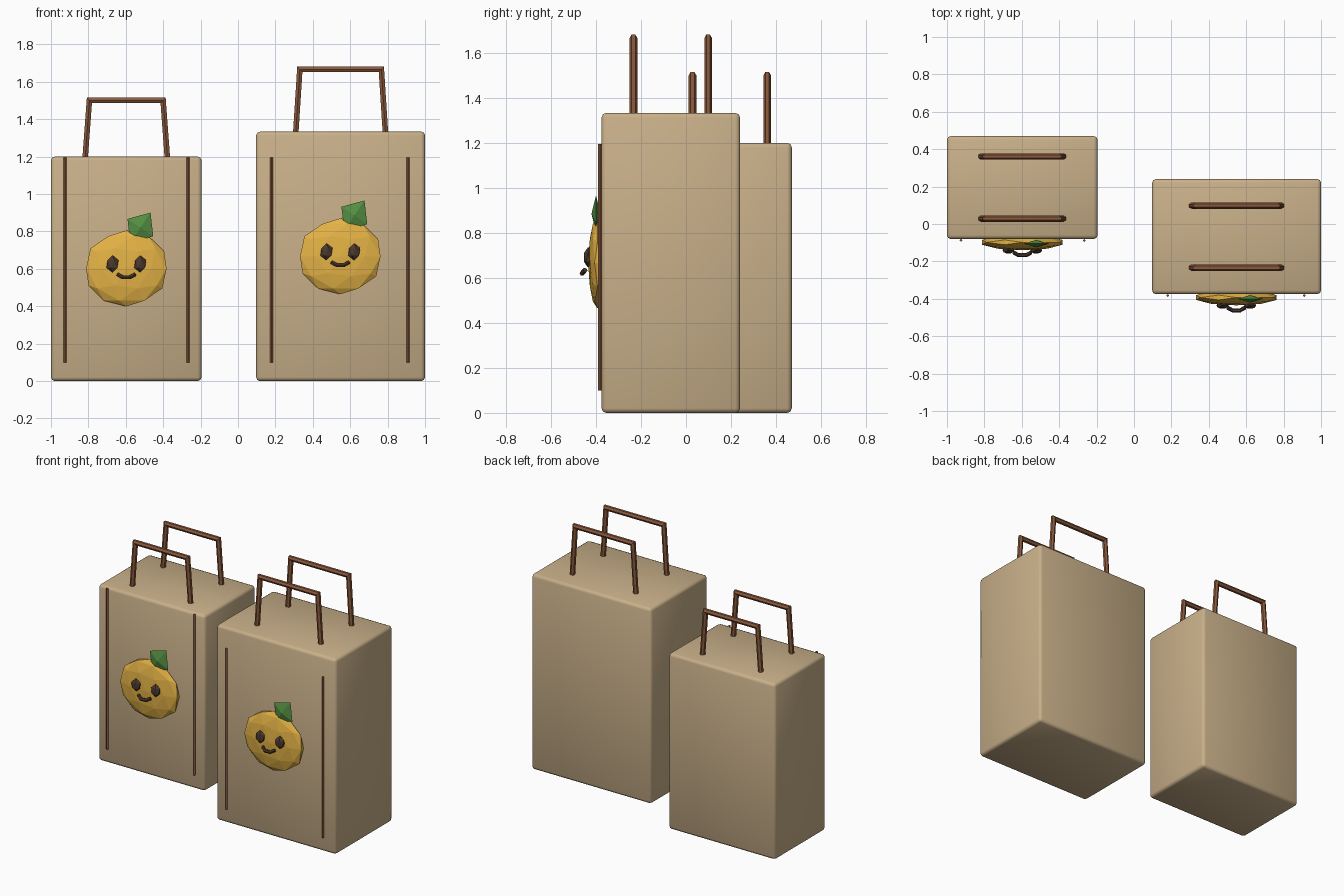
import bpy, bmesh, math
from mathutils import Vector, Matrix

if "Cube" in bpy.data.objects:
    bpy.data.objects.remove(bpy.data.objects["Cube"])


def material(name, rgb):
    m = bpy.data.materials.new(name)
    m.diffuse_color = (*rgb, 1)
    m.use_nodes = True
    m.node_tree.nodes["Principled BSDF"].inputs["Base Color"].default_value = m.diffuse_color
    return m


PAPER = material("paper", (0.58, 0.43, 0.25))
HANDLE = material("handle_brown", (0.26, 0.10, 0.045))
PEEL = material("peel_yellow", (0.78, 0.45, 0.06))
LEAF = material("leaf_green", (0.09, 0.27, 0.055))
DARK = material("dark_brown", (0.07, 0.04, 0.025))


def finish(bm, name, mat, smooth=False):
    bmesh.ops.recalc_face_normals(bm, faces=bm.faces[:])
    for f in bm.faces:
        f.smooth = smooth
    me = bpy.data.meshes.new(name)
    bm.to_mesh(me)
    bm.free()
    me.materials.append(mat)
    ob = bpy.data.objects.new(name, me)
    bpy.context.collection.objects.link(ob)
    return ob


def box(name, lo, hi, mat, bevel):
    bm = bmesh.new()
    lo, hi = Vector(lo), Vector(hi)
    mtx = Matrix.Translation((lo + hi) / 2) @ Matrix.Diagonal((*(hi - lo), 1))
    bmesh.ops.create_cube(bm, size=1, matrix=mtx)
    bmesh.ops.bevel(bm, geom=bm.edges[:], offset=bevel, segments=2,
                    profile=0.5, affect='EDGES')
    return finish(bm, name, mat, smooth=True)


def ball(name, center, scale, mat, subdivisions):
    bm = bmesh.new()
    mtx = Matrix.Translation(center) @ Matrix.Diagonal((*scale, 1))
    bmesh.ops.create_icosphere(bm, subdivisions=subdivisions, radius=1, matrix=mtx)
    return finish(bm, name, mat)


def tube(name, points, radius, sides, mat):
    """Mitred faceted tube along a path that bends away from the y axis."""
    bm = bmesh.new()
    pts = [Vector(p) for p in points]
    rings = []
    for i, p in enumerate(pts):
        a = (p - pts[i - 1]).normalized() if i else None
        b = (pts[i + 1] - p).normalized() if i < len(pts) - 1 else None
        a, b = a or b, b or a
        t = (a + b).normalized()
        side = (Vector((0, 1, 0)) - t * t.y).normalized()
        up = t.cross(side)
        miter = 1 / max(t.dot(a), 0.5)
        rings.append([bm.verts.new(p + radius * (
            math.cos(2 * math.pi * k / sides) * side
            + math.sin(2 * math.pi * k / sides) * miter * up)) for k in range(sides)])
    for r, s in zip(rings, rings[1:]):
        for k in range(sides):
            n = (k + 1) % sides
            bm.faces.new((r[k], r[n], s[n], s[k]))
    bm.faces.new(rings[0])
    bm.faces.new(rings[-1])
    return finish(bm, name, mat)


def leaf(name, center):
    # flattened octahedron, tilted
    bm = bmesh.new()
    rot = Matrix.Translation(center) @ Matrix.Rotation(math.radians(-56), 4, 'Y')
    for axis, r in enumerate((0.097, 0.02, 0.083)):
        for s in (-r, r):
            v = Vector()
            v[axis] = s
            bm.verts.new(rot @ v)
    bmesh.ops.convex_hull(bm, input=bm.verts[:])
    return finish(bm, name, LEAF)


def bag(label, x0, x1, y0, y1, height, foot, top, rise, strips, fruit_x, fruit_z):
    cx, cy = (x0 + x1) / 2, (y0 + y1) / 2
    box(label + "_bag_body", (x0, y0, 0), (x1, y1, height), PAPER, 0.02)

    # front and back carrying handles
    for side, y in (("front", cy - 0.166), ("back", cy + 0.166)):
        path = [(cx - foot, y, height - 0.01), (cx - top, y, height + rise),
                (cx + top, y, height + rise), (cx + foot, y, height - 0.01)]
        tube(f"{label}_{side}_handle", path, 0.017, 6, HANDLE)

    # thin fold lines on the front
    for side, x in zip(("left", "right"), strips):
        tube(f"{label}_{side}_fold_line", [(x, y0 - 0.008, 0.1), (x, y0 - 0.008, 1.195)],
             0.008, 4, HANDLE)

    # fruit with a smiling face
    def at(dx, dy, dz):
        return (fruit_x + dx, y0 - dy, fruit_z + dz)

    ball(label + "_fruit", at(0, 0.018, 0), (0.226, 0.042, 0.203), PEEL, 2)
    leaf(label + "_fruit_leaf", at(0.075, 0.025, 0.218))
    for side, s in (("left", -1), ("right", 1)):
        ball(f"{label}_{side}_eye", at(s * 0.074, 0.06, 0.024),
             (0.036, 0.021, 0.046), DARK, 1)
    tube(label + "_mouth", [at(-0.046, 0.073, -0.032), at(-0.02, 0.087, -0.047),
                            at(0.02, 0.087, -0.047), at(0.046, 0.073, -0.032)],
         0.011, 6, DARK)


bag("small", -1.0, -0.195, -0.08, 0.47, 1.2, 0.22, 0.197, 0.3,
    (-0.925, -0.267), -0.597, 0.602)
bag("large", 0.097, 1.0, -0.375, 0.24, 1.333, 0.24, 0.218, 0.333,
    (0.18, 0.91), 0.547, 0.667)
